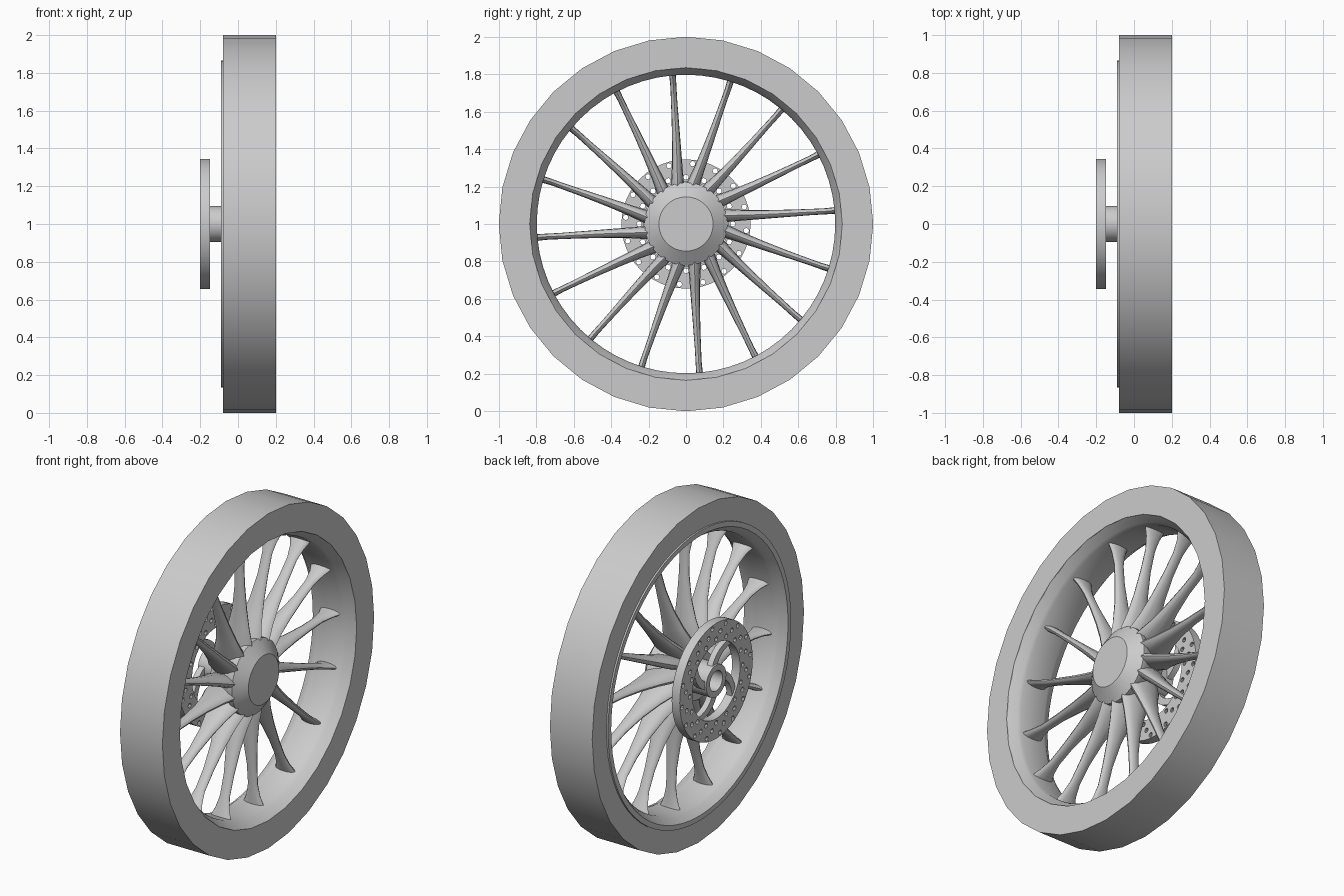
import bpy, bmesh, math
from math import cos, sin, pi, radians

cube = bpy.data.objects.get("Cube")
if cube:
    bpy.data.objects.remove(cube, do_unlink=True)

grey = bpy.data.materials.new("light_grey")
grey.use_nodes = True
colour = (0.6, 0.6, 0.6, 1)
grey.diffuse_color = colour
grey.node_tree.nodes["Principled BSDF"].inputs["Base Color"].default_value = colour


def wheel_point(x, r, a, side=0):
    """Point at radius r and angle a around the axle, shifted sideways."""
    return (x, r * cos(a) - side * sin(a), 1 + r * sin(a) + side * cos(a))


def finish(name, bm, sharp=35):
    bmesh.ops.recalc_face_normals(bm, faces=bm.faces)
    mesh = bpy.data.meshes.new(name)
    bm.to_mesh(mesh)
    bm.free()
    mesh.materials.append(grey)
    obj = bpy.data.objects.new(name, mesh)
    bpy.context.collection.objects.link(obj)
    shade(obj, sharp)
    return obj


def shade(obj, sharp):
    bpy.ops.object.select_all(action='DESELECT')
    obj.select_set(True)
    bpy.context.view_layer.objects.active = obj
    bpy.ops.object.shade_smooth_by_angle(angle=radians(sharp))


def bridge(bm, rings, closed=False):
    """Join successive vertex rings with quads."""
    pairs = list(zip(rings, rings[1:]))
    if closed:
        pairs.append((rings[-1], rings[0]))
    for p, q in pairs:
        n = len(p)
        for i in range(n):
            j = (i + 1) % n
            bm.faces.new((p[i], p[j], q[j], q[i]))


def lathe(name, profile, sides, sharp=30):
    """Closed (x, radius) profile turned around the axle."""
    bm = bmesh.new()
    rings = [[bm.verts.new(wheel_point(x, r, 2 * pi * i / sides)) for i in range(sides)]
             for x, r in profile]
    bridge(bm, rings, closed=True)
    return finish(name, bm, sharp)


# Tyre and rim
lathe("tyre", [(-0.08, 1), (0.2, 1), (0.2, 0.835), (-0.08, 0.835)], 32)
lathe("rim", [(-0.09, 0.865), (-0.09, 0.835), (-0.05, 0.805), (-0.03, 0.797),
              (0.13, 0.797), (0.15, 0.805), (0.199, 0.835), (0.199, 0.865)], 64, 25)

# Hub with a bevelled cap, and the hollow axle sleeve behind it
lathe("hub", [(0.17, 0.001), (0.17, 0.145), (0.115, 0.222), (0.09, 0.222),
              (-0.02, 0.165), (-0.085, 0.14), (-0.085, 0.001)], 32)
lathe("axle_sleeve", [(-0.2, 0.095), (-0.05, 0.095), (-0.05, 0.06), (-0.2, 0.06)], 32)

# Spokes: deep at the hub, slim in the middle, flared at the rim
# each station: radius, back x, front x, thickness, sideways lean
stations = [(0.12, -0.08, 0.12, 0.075, 0.035), (0.22, -0.07, 0.125, 0.07, 0.026),
            (0.3, -0.035, 0.108, 0.058, 0.02), (0.42, 0.0, 0.093, 0.047, 0.013),
            (0.56, 0.02, 0.085, 0.038, 0.007), (0.68, 0.022, 0.085, 0.033, 0.003),
            (0.75, 0.008, 0.1, 0.033, 0), (0.805, -0.015, 0.122, 0.036, 0)]
bm = bmesh.new()
for k in range(16):
    a = radians(5.2 + 22.5 * k)
    rings = []
    for r, back, front, thick, lean in stations:
        mid, half = (back + front) / 2, (front - back) / 2
        rings.append([bm.verts.new(wheel_point(mid + half * cos(t), r, a,
                                               lean + thick / 2 * sin(t)))
                      for t in (2 * pi * i / 12 for i in range(12))])
    bridge(bm, rings)
    bm.faces.new(rings[0])
    bm.faces.new(rings[-1])
finish("spokes", bm, 50)

# Brake disc drilled with slanted rows of holes
disc = lathe("brake_disc", [(-0.2, 0.345), (-0.147, 0.345), (-0.147, 0.225), (-0.2, 0.225)], 48)
bm = bmesh.new()
for k in range(16):
    for row in range(3):
        a = 2 * pi * (k + 0.36 * row) / 16
        r = 0.25 + 0.037 * row
        rings = [[bm.verts.new(wheel_point(x, r + 0.014 * cos(t), a, 0.014 * sin(t)))
                  for t in (2 * pi * i / 10 for i in range(10))] for x in (-0.25, -0.1)]
        bridge(bm, rings)
        for ring in rings:
            bm.faces.new(ring)
cutter = finish("hole_cutter", bm)
cutter.hide_render = True
drill = disc.modifiers.new("drill", 'BOOLEAN')
drill.operation = 'DIFFERENCE'
drill.solver = 'EXACT'
drill.object = cutter
bpy.context.view_layer.update()
drilled = bpy.data.meshes.new_from_object(disc.evaluated_get(bpy.context.evaluated_depsgraph_get()))
disc.modifiers.clear()
disc.data = drilled
bpy.data.objects.remove(cutter, do_unlink=True)
shade(disc, 40)

# Curved carrier arms between sleeve and disc
bm = bmesh.new()
for k in range(4):
    rings = []
    for i in range(6):
        f = i / 5
        a = pi / 2 * k + 0.7 * f
        r = 0.085 + 0.15 * f
        rings.append([bm.verts.new(wheel_point(x, r, a, s))
                      for x, s in ((-0.19, -0.025), (-0.155, -0.025), (-0.155, 0.025), (-0.19, 0.025))])
    bridge(bm, rings)
    bm.faces.new(rings[0])
    bm.faces.new(rings[-1])
finish("disc_carrier_arms", bm)
